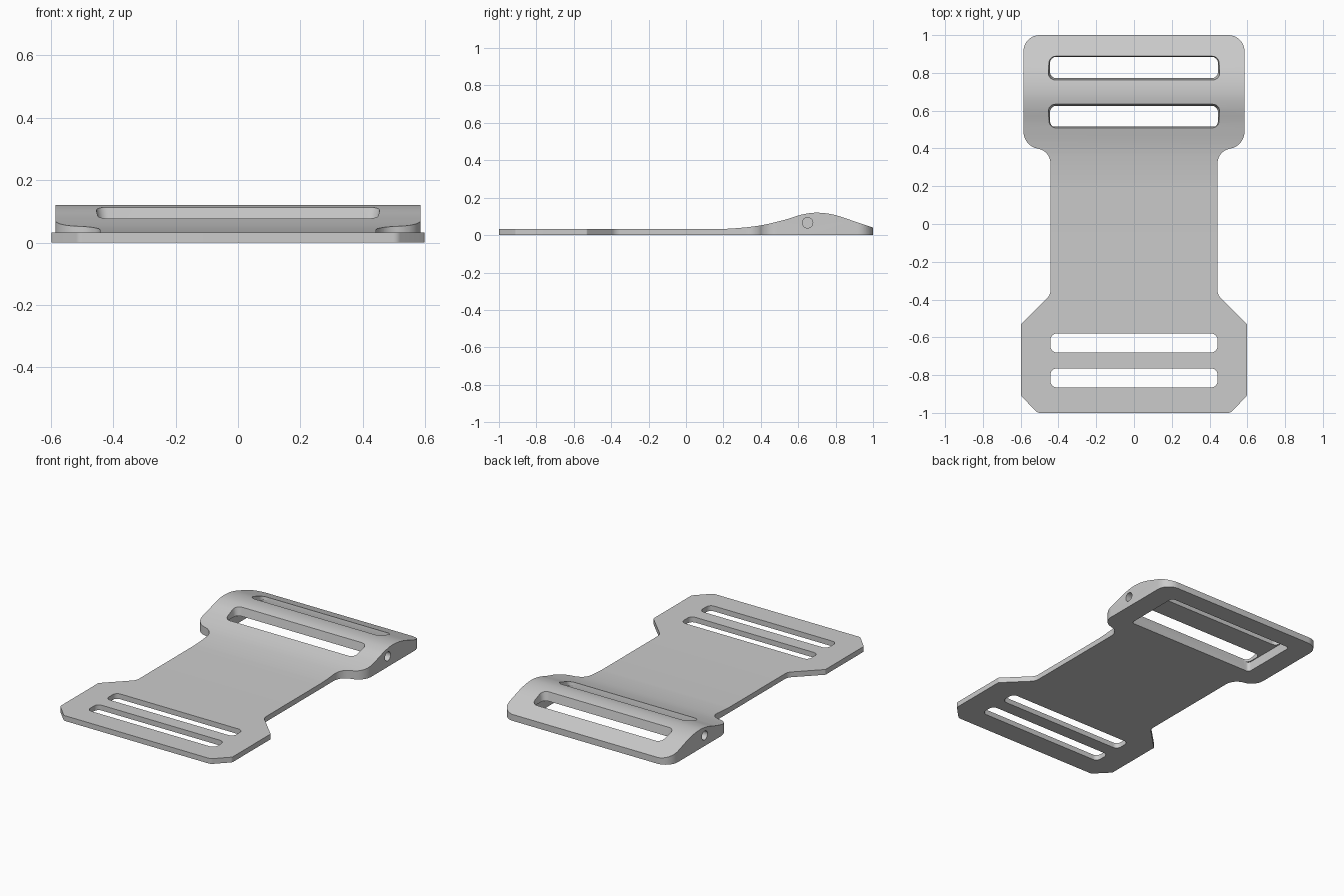
import bpy, bmesh, math
from mathutils import Vector

cube = bpy.data.objects.get("Cube")
if cube:
    bpy.data.objects.remove(cube)

grey = bpy.data.materials.new("satin_grey")
grey.use_nodes = True
colour = (0.6, 0.6, 0.6, 1)
grey.diffuse_color = colour
grey.node_tree.nodes["Principled BSDF"].inputs["Base Color"].default_value = colour


def fillet(corners, steps=8):
    """Round each (x, y, radius) corner of a closed polygon."""
    out = []
    for i, (x, y, r) in enumerate(corners):
        p = Vector((x, y))
        a = (Vector(corners[i - 1][:2]) - p).normalized()
        b = (Vector(corners[(i + 1) % len(corners)][:2]) - p).normalized()
        half = math.acos(max(-1, min(1, a.dot(b)))) / 2
        centre = p + (a + b).normalized() * (r / math.sin(half))
        start = p + a * (r / math.tan(half)) - centre
        end = p + b * (r / math.tan(half)) - centre
        sweep = math.pi - 2 * half
        for k in range(steps + 1):
            t = sweep * k / steps
            out.append(centre + (start * math.sin(sweep - t) + end * math.sin(t)) / math.sin(sweep))
    return out


def prism(name, lower, upper, place, low, high):
    """Solid between two matching loops; place maps (u, v, w) to space."""
    bm = bmesh.new()
    a = [bm.verts.new(place(p.x, p.y, low)) for p in lower]
    b = [bm.verts.new(place(p.x, p.y, high)) for p in upper]
    bm.faces.new(a)
    bm.faces.new(b)
    for i in range(len(a)):
        bm.faces.new((a[i - 1], a[i], b[i], b[i - 1]))
    bmesh.ops.recalc_face_normals(bm, faces=bm.faces)
    mesh = bpy.data.meshes.new(name)
    bm.to_mesh(mesh)
    bm.free()
    mesh.materials.append(grey)
    obj = bpy.data.objects.new(name, mesh)
    bpy.context.collection.objects.link(obj)
    return obj


def upright(u, v, w):
    return (u, v, w)


def sideways(u, v, w):
    return (w, u, v)


def slot_loop(half, y0, y1, r):
    return fillet([(-half, y0, r), (half, y0, r), (half, y1, r), (-half, y1, r)])


def combine(obj, tool, operation):
    mod = obj.modifiers.new(operation, 'BOOLEAN')
    mod.operation = operation
    mod.solver = 'EXACT'
    mod.object = tool
    bpy.context.view_layer.objects.active = obj
    bpy.ops.object.modifier_apply(modifier=mod.name)
    bpy.data.objects.remove(tool)


# Plan outline: right half, mirrored to the left
half = [(0.51, -1, 0.03), (0.598, -0.91, 0.02), (0.598, -0.53, 0.01),
        (0.442, -0.375, 0.06), (0.442, 0.385, 0.08), (0.585, 0.415, 0.09),
        (0.585, 1, 0.085)]
outline = fillet(half + [(-x, y, r) for x, y, r in reversed(half)])
buckle = prism("buckle_plate", outline, outline, upright, -0.1, 0.2)

# Side profile: thin plate rising into a smooth hump
keys = [(0.0, 0.033), (0.2, 0.033), (0.38, 0.049), (0.52, 0.080), (0.62, 0.110),
        (0.7, 0.12), (0.79, 0.109), (0.9, 0.074), (1.0, 0.040), (1.1, 0.006)]
profile = [Vector((-1.1, 0)), Vector((-1.1, 0.033))]
for i in range(1, len(keys) - 2):
    a, b, c, d = (Vector(k) for k in keys[i - 1:i + 3])
    for k in range(8):
        t = k / 8
        profile.append(0.5 * (2 * b + (c - a) * t + (2 * a - 5 * b + 4 * c - d) * t ** 2
                              + (3 * b - a - 3 * c + d) * t ** 3))
profile += [Vector(keys[-2]), Vector(keys[-1]), Vector((1.1, 0))]
combine(buckle, prism("profile_cutter", profile, profile, sideways, -0.8, 0.8), 'INTERSECT')

# Strap slots in the flat end
for y0, y1 in ((-0.865, -0.765), (-0.68, -0.58)):
    loop = slot_loop(0.442, y0, y1, 0.032)
    combine(buckle, prism("slot_cutter", loop, loop, upright, -0.1, 0.2), 'DIFFERENCE')

# Pocket under the hump, leaving a cross bar above it
loop = slot_loop(0.45, 0.515, 0.885, 0.02)
combine(buckle, prism("pocket_cutter", loop, loop, upright, -0.1, 0.06), 'DIFFERENCE')

# Flared slots either side of the cross bar
for y0, y1 in ((0.515, 0.622), (0.775, 0.882)):
    lower = slot_loop(0.44, y0, y1, 0.03)
    upper = slot_loop(0.458, y0 - 0.014, y1 + 0.014, 0.04)
    combine(buckle, prism("slot_cutter", lower, upper, upright, 0.04, 0.125), 'DIFFERENCE')

# Blind pin holes in both sides of the hump
ring = [Vector((0.65 + 0.028 * math.cos(math.tau * k / 24),
                0.066 + 0.028 * math.sin(math.tau * k / 24))) for k in range(24)]
for side in (-1, 1):
    pin = prism("pin_cutter", ring, ring, sideways, side * 0.5, side * 0.7)
    combine(buckle, pin, 'DIFFERENCE')

bpy.ops.object.select_all(action='DESELECT')
buckle.select_set(True)
bpy.context.view_layer.objects.active = buckle
bpy.ops.object.shade_smooth_by_angle(angle=math.radians(30))
